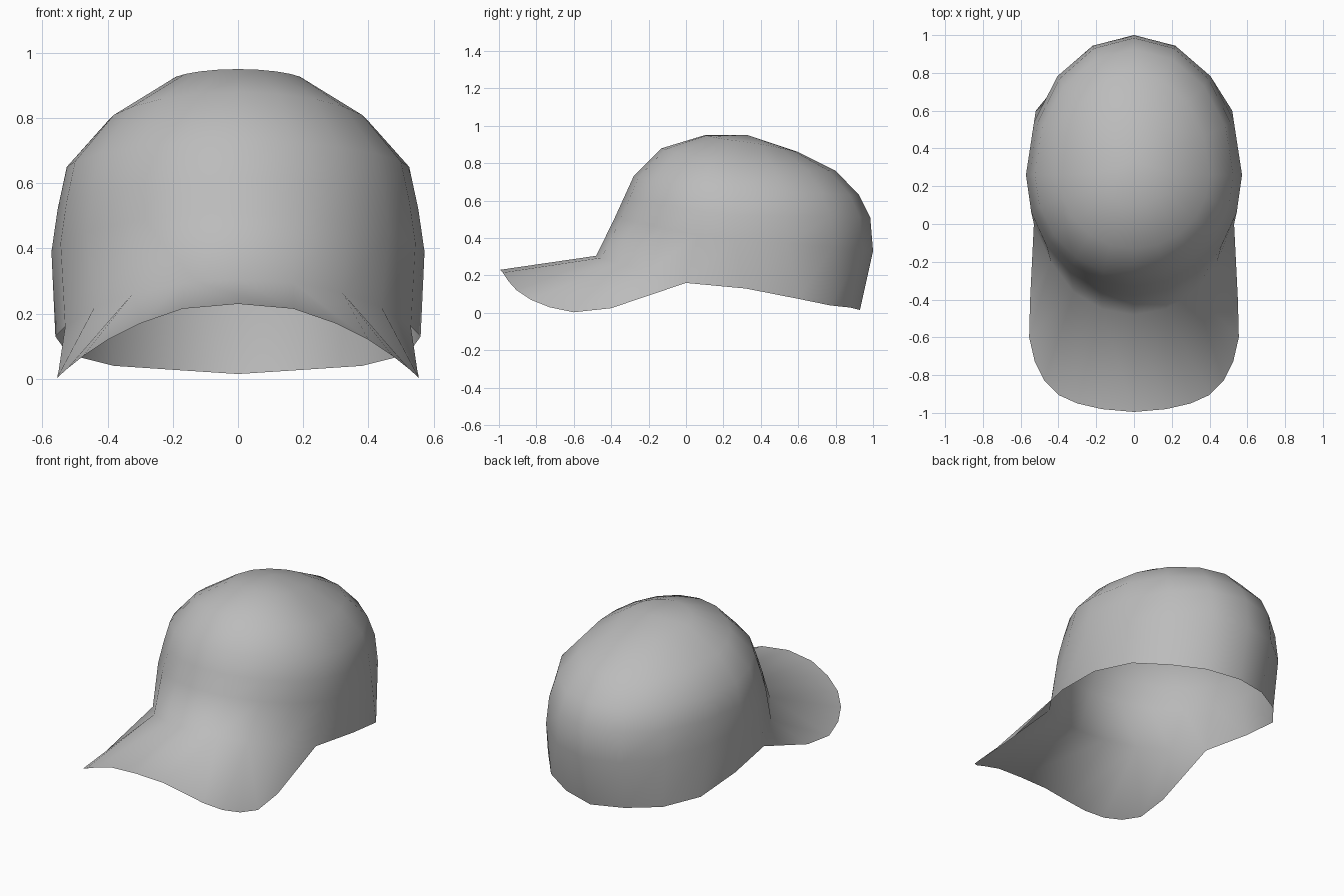
import bpy, bmesh, math
from mathutils import Vector

if "Cube" in bpy.data.objects:
    bpy.data.objects.remove(bpy.data.objects["Cube"])

grey = bpy.data.materials.new("grey_cloth")
grey.diffuse_color = (0.5, 0.5, 0.5, 1)
grey.use_nodes = True
grey.node_tree.nodes["Principled BSDF"].inputs["Base Color"].default_value = grey.diffuse_color


def finish(name, bm):
    bmesh.ops.remove_doubles(bm, verts=bm.verts, dist=0.0005)
    me = bpy.data.meshes.new(name)
    bm.to_mesh(me)
    bm.free()
    me.materials.append(grey)
    for p in me.polygons:
        p.use_smooth = True
    ob = bpy.data.objects.new(name, me)
    bpy.context.collection.objects.link(ob)
    return ob


def mirror(p):
    return Vector((-p[0], p[1], p[2]))


# half of the lower edge, from centre front round to centre back
RIM = [(0, -.48, .305), (.17, -.45, .295), (.32, -.36, .265), (.44, -.2, .22),
       (.53, 0, .16), (.56, .32, .13), (.52, .60, .075), (.38, .77, .04),
       (.2, .88, .028), (0, .93, .015)]
# half of the brim's outer edge, from centre front to the side
EDGE = [(0, -.995, .23), (.17, -.98, .215), (.3, -.95, .17), (.4, -.905, .12),
        (.475, -.83, .07), (.525, -.73, .03), (.555, -.6, .003), (.55, -.4, .025)]
ANGLES = [0, 18, 36, 54, 72, 90, 112.5, 135, 157.5, 180]
# crown levels: front y, front z, side x, side y, side z, back y, back z
LEVELS = [(-.38, .51, .572, .26, .39, 1.0, .33),
          (-.33, .62, .553, .26, .52, .985, .51),
          (-.28, .73, .525, .26, .65, .925, .63),
          (-.13, .88, .40, .26, .79, .80, .76),
          (.10, .95, .20, .27, .92, .60, .86)]


def ring(half):
    return [Vector(p) for p in half] + [mirror(p) for p in half[-2:0:-1]]


def level(fy, fz, sx, sy, sz, by, bz):
    half = []
    for a in ANGLES:
        c, s = math.cos(math.radians(a)), math.sin(math.radians(a))
        ey, ez = (fy, fz) if c > 0 else (by, bz)
        k = abs(c)
        half.append((sx * s if 0 < a < 180 else 0, sy + (ey - sy) * k,
                     sz + (ez - sz) * k ** 1.3))
    return ring(half)


# crown and brim share one skin
bm = bmesh.new()
rings = [[bm.verts.new(p) for p in r] for r in [ring(RIM)] + [level(*l) for l in LEVELS]]
n = len(rings[0])
for lo, hi in zip(rings, rings[1:]):
    for i in range(n):
        j = (i + 1) % n
        bm.faces.new((lo[i], lo[j], hi[j], hi[i]))
top = bm.verts.new((0, .33, .95))
for i in range(n):
    bm.faces.new((rings[-1][i], rings[-1][(i + 1) % n], top))

# brim: faces listed as inner (i) and outer (o) points, mirrored
BRIM = ["i0 o0 o1 i1", "i1 o1 o2", "i1 o2 o3 i2", "i2 o3 o4", "i2 o4 o5",
        "i2 o5 o6", "i2 o6 i3", "i3 o6 o7", "i3 o7 i4"]
for side in (1, -1):
    for f in BRIM:
        pts = [(RIM if t[0] == "i" else EDGE)[int(t[1])] for t in f.split()]
        vs = [bm.verts.new((side * p[0], p[1], p[2])) for p in pts]
        bm.faces.new(vs if side == 1 else vs[::-1])
finish("cap_shell", bm)
